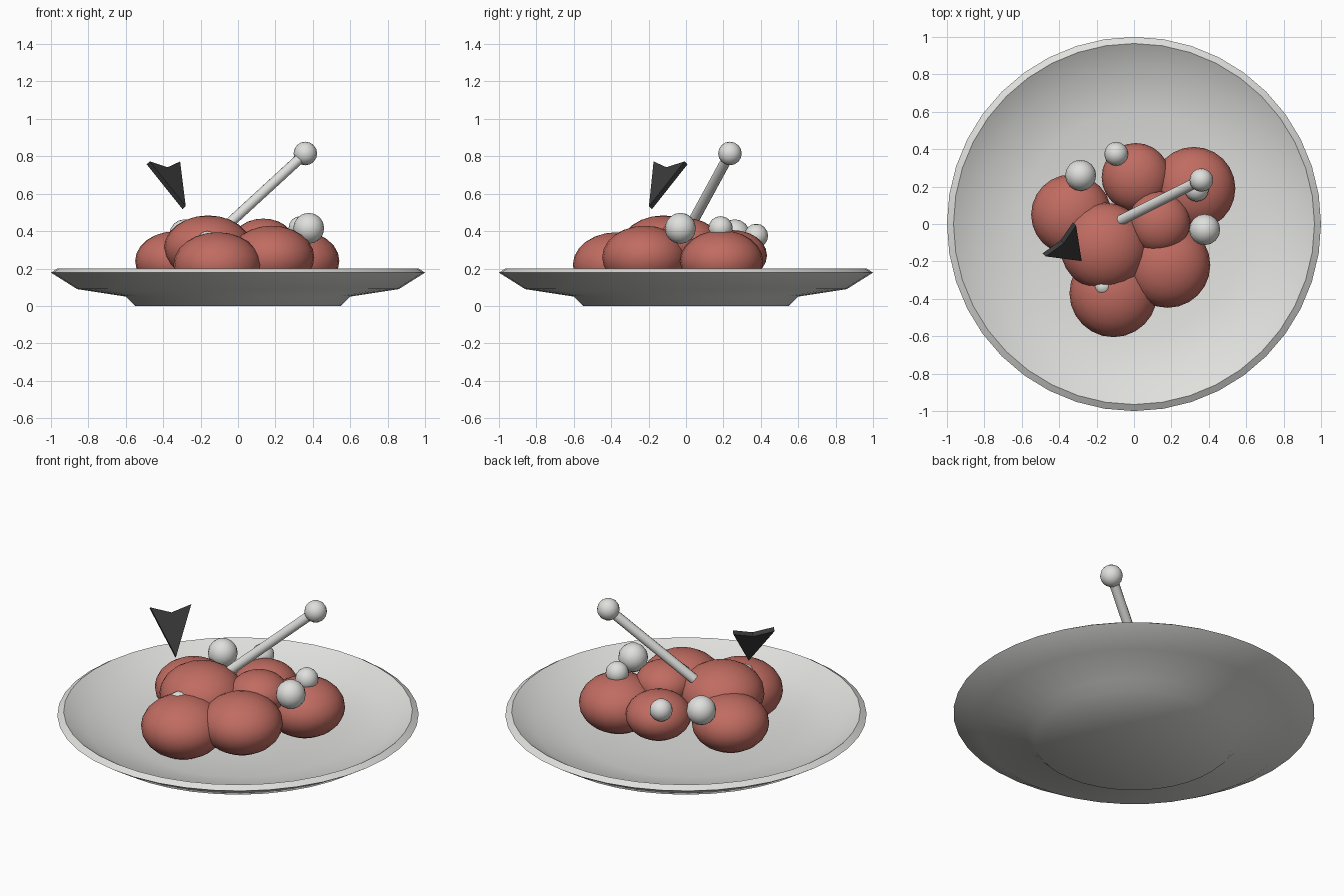
import bpy, bmesh, math
from mathutils import Vector, Matrix

cube = bpy.data.objects.get("Cube")
if cube:
    bpy.data.objects.remove(cube, do_unlink=True)


def material(name, rgb):
    m = bpy.data.materials.new(name)
    m.use_nodes = True
    color = (*rgb, 1)
    m.diffuse_color = color
    m.node_tree.nodes["Principled BSDF"].inputs["Base Color"].default_value = color
    return m


WHITE = material("off white", (0.74, 0.74, 0.72))
RED = material("brick red", (0.53, 0.15, 0.12))
BLACK = material("charcoal", (0.04, 0.04, 0.04))


def finish(name, bm, mat, smooth=None):
    bmesh.ops.recalc_face_normals(bm, faces=bm.faces)
    mesh = bpy.data.meshes.new(name)
    bm.to_mesh(mesh)
    bm.free()
    mesh.materials.append(mat)
    obj = bpy.data.objects.new(name, mesh)
    bpy.context.collection.objects.link(obj)
    if smooth:
        bpy.ops.object.select_all(action="DESELECT")
        obj.select_set(True)
        bpy.context.view_layer.objects.active = obj
        bpy.ops.object.shade_smooth_by_angle(angle=math.radians(smooth))
    return obj


def ball(name, center, radius, height, mat, segments=24):
    bm = bmesh.new()
    bmesh.ops.create_uvsphere(bm, u_segments=segments, v_segments=segments // 2, radius=1)
    scale = Matrix.Diagonal((radius, radius, height, 1))
    bm.transform(Matrix.Translation(center) @ scale)
    return finish(name, bm, mat, 60)


# Plate: a footed dish spun from its cross-section
profile = [(0, 0), (0.55, 0), (0.6, 0.05), (0.86, 0.09), (1, 0.178), (0.965, 0.2),
           (0.84, 0.125), (0.6, 0.075), (0.3, 0.06), (0, 0.055)]
bm = bmesh.new()
verts = [bm.verts.new((r, 0, z)) for r, z in profile]
edges = [bm.edges.new(pair) for pair in zip(verts, verts[1:])]
bmesh.ops.spin(bm, geom=verts + edges, cent=(0, 0, 0), axis=(0, 0, 1),
               angle=math.tau, steps=40, use_duplicate=False)
bmesh.ops.remove_doubles(bm, verts=bm.verts, dist=0.0005)
finish("plate", bm, WHITE, 60)

# Heap of slightly flattened red balls: centre and radius
heap = [((-0.11, -0.37, 0.22), 0.235), ((0.18, -0.22, 0.26), 0.228),
        ((-0.16, -0.12, 0.31), 0.235), ((-0.335, 0.05, 0.24), 0.215),
        ((0.01, 0.25, 0.27), 0.183), ((0.32, 0.19, 0.24), 0.222),
        ((0.135, 0.01, 0.345), 0.165)]
for i, (center, radius) in enumerate(heap, 1):
    ball(f"red_ball_{i}", center, radius, radius * 0.74, RED)

# Small white balls on the heap
toppings = [((-0.285, 0.26, 0.38), 0.083), ((-0.095, 0.375, 0.375), 0.064),
            ((0.335, 0.185, 0.415), 0.065), ((0.378, -0.03, 0.415), 0.083),
            ((-0.165, -0.335, 0.35), 0.05)]
for i, (center, radius) in enumerate(toppings, 1):
    ball(f"white_ball_{i}", center, radius, radius, WHITE, 16)

# Pick: round stick with a knob on its end
start, end = Vector((-0.07, 0.02, 0.42)), Vector((0.36, 0.235, 0.815))
axis = end - start
bm = bmesh.new()
bmesh.ops.create_cone(bm, cap_ends=True, segments=12, radius1=0.028, radius2=0.028,
                      depth=axis.length)
turn = axis.to_track_quat("Z", "Y").to_matrix().to_4x4()
bm.transform(Matrix.Translation((start + end) / 2) @ turn)
finish("pick_stick", bm, WHITE, 40)
ball("pick_knob", end, 0.063, 0.063, WHITE, 16)

# Pennant: notched triangular plate standing on its point
wing_a, wing_b = Vector((-0.48, -0.165, 0.765)), Vector((-0.318, 0, 0.765))
tip = Vector((-0.288, -0.19, 0.525))
notch = ((wing_a + wing_b) / 2).lerp(tip, 0.13)
normal = (wing_b - wing_a).cross(tip - wing_a).normalized()
half = normal * 0.014
bm = bmesh.new()
outline = (wing_a, notch, wing_b, tip)
front = [bm.verts.new(p + half) for p in outline]
back = [bm.verts.new(p - half) for p in outline]
for side in (front, back):
    for a, b, c in ((0, 1, 3), (1, 2, 3)):
        bm.faces.new((side[a], side[b], side[c]))
for i in range(len(outline)):
    j = (i + 1) % len(outline)
    bm.faces.new((front[i], front[j], back[j], back[i]))
finish("pennant", bm, BLACK)
